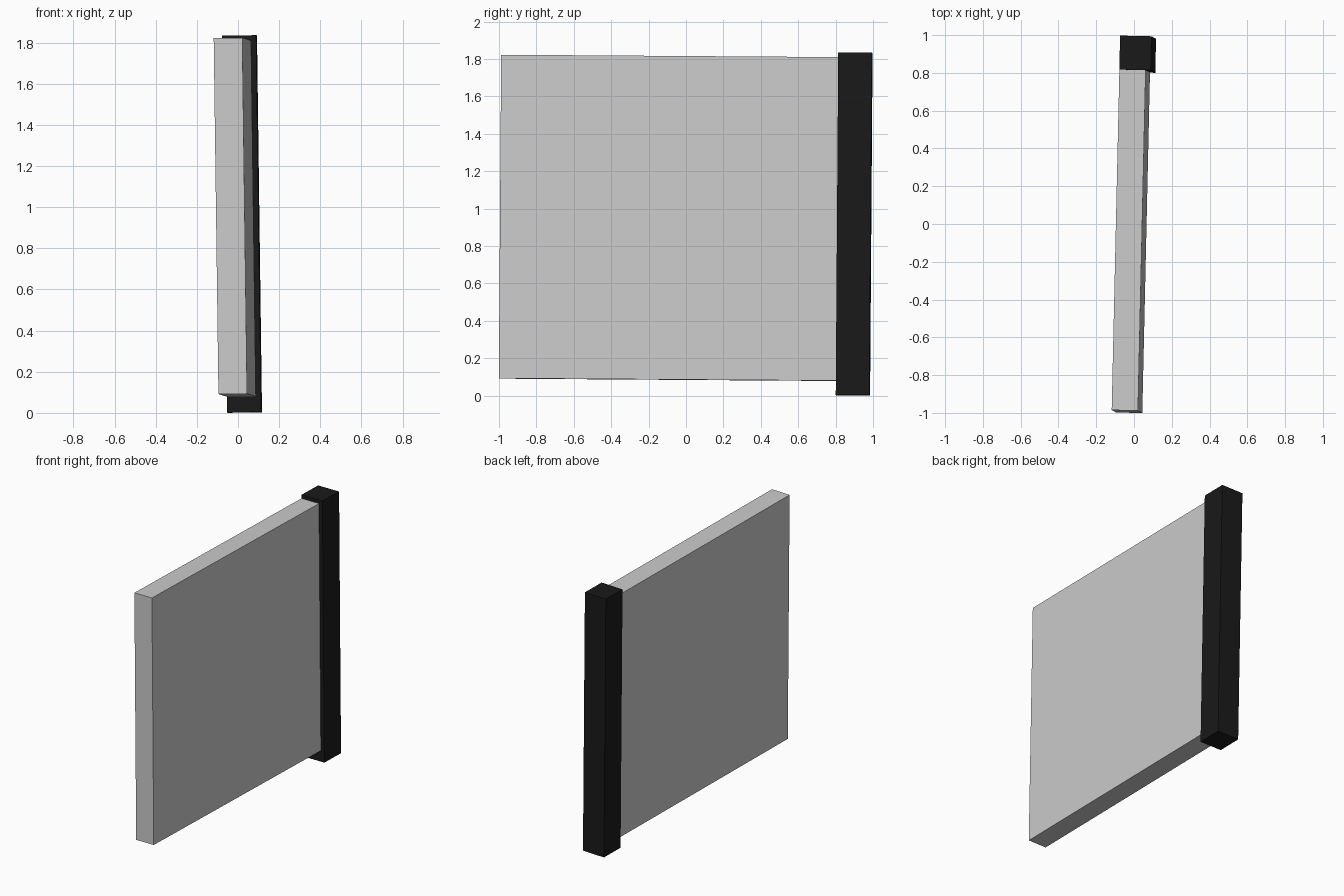
import bpy
from mathutils import Matrix, Vector

if "Cube" in bpy.data.objects:
    bpy.data.objects.remove(bpy.data.objects["Cube"])

# Shared slightly tilted frame, centred on the post
side = Vector((1, -0.0225, 0.0135)).normalized()
along = Vector((0.0225, 1, -0.007))
along = (along - along.dot(side) * side).normalized()
up = side.cross(along)
frame = Matrix.Translation((0.0195, 0.899, 0.918)) @ Matrix((side, along, up)).transposed().to_4x4()


def box(name, lo, hi):
    """Box between two corners, given in the tilted frame."""
    lo, hi = Vector(lo), Vector(hi)
    bpy.ops.mesh.primitive_cube_add(size=1)
    ob = bpy.context.object
    ob.name = name
    ob.data.transform(Matrix.Translation((lo + hi) / 2) @ Matrix.Diagonal((*(hi - lo), 1)))
    ob.matrix_world = frame
    return ob


# Black post at the back end
post = box("post", (-0.083, -0.09, -0.916), (0.083, 0.09, 0.916))
black = bpy.data.materials.new("black")
black.diffuse_color = (0.01, 0.01, 0.01, 1)
black.use_nodes = True
black.node_tree.nodes["Principled BSDF"].inputs["Base Color"].default_value = black.diffuse_color
post.data.materials.append(black)

# Grey panel, flush with the left side of the post
box("panel", (-0.083, -1.893, -0.839), (0.056, -0.09, 0.891))
